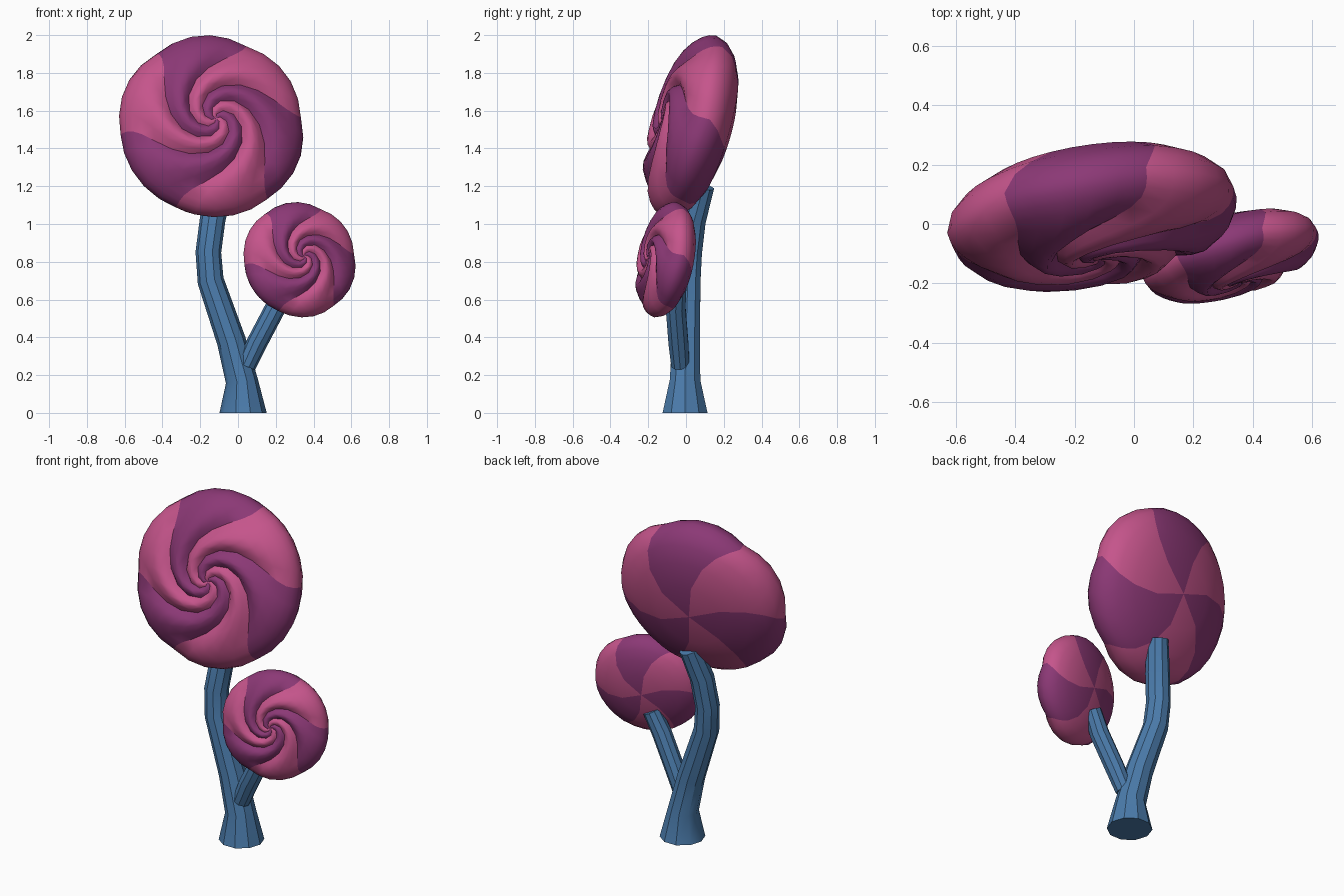
import bpy, bmesh
from math import sin, cos, pi, radians, sqrt, floor
from mathutils import Vector, Euler

if "Cube" in bpy.data.objects:
    bpy.data.objects.remove(bpy.data.objects["Cube"])


def material(name, rgb):
    m = bpy.data.materials.new(name)
    m.diffuse_color = (*rgb, 1)
    m.use_nodes = True
    m.node_tree.nodes["Principled BSDF"].inputs["Base Color"].default_value = m.diffuse_color
    return m


BLUE = material("stem_blue", (0.07, 0.20, 0.41))
PINK = material("candy_pink", (0.56, 0.09, 0.26))
PURPLE = material("candy_purple", (0.26, 0.04, 0.18))


def finish(bm, name, mats):
    bmesh.ops.recalc_face_normals(bm, faces=bm.faces)
    me = bpy.data.meshes.new(name)
    bm.to_mesh(me)
    bm.free()
    for m in mats:
        me.materials.append(m)
    ob = bpy.data.objects.new(name, me)
    bpy.context.collection.objects.link(ob)
    bpy.ops.object.select_all(action='DESELECT')
    ob.select_set(True)
    bpy.context.view_layer.objects.active = ob
    bpy.ops.object.shade_smooth_by_angle(angle=radians(35))
    return ob


def loft(bm, rings, mat_of=lambda i: 0):
    n = len(rings[0])
    for a, b in zip(rings, rings[1:]):
        for i in range(n):
            j = (i + 1) % n
            bm.faces.new((a[i], a[j], b[j], b[i])).material_index = mat_of(i)


# Stems: tapered tubes along a path of (x, y, z, radius)
def stem(name, path, sides=10):
    bm = bmesh.new()
    pts = [Vector(p[:3]) for p in path]
    rings = []
    for k, p in enumerate(pts):
        t = (pts[min(k + 1, len(pts) - 1)] - pts[max(k - 1, 0)]).normalized()
        if p.z == 0:
            t = Vector((0, 0, 1))
        u = Vector((0, 1, 0)).cross(t).normalized()
        v = t.cross(u)
        rings.append([bm.verts.new(p + path[k][3] * (u * cos(a) + v * sin(a)))
                      for a in (2 * pi * i / sides for i in range(sides))])
    loft(bm, rings)
    bm.faces.new(rings[0])
    bm.faces.new(rings[-1])
    return finish(bm, name, [BLUE])


# Candy: domed disc with six twisted, bulging stripes on the front
def candy(name, centre, radius, tilt, yaw):
    arms, seg = 6, 5
    n = arms * seg
    front = [0.05, 0.12, 0.2, 0.29, 0.38, 0.48, 0.58, 0.69, 0.8, 0.89, 0.95, 0.985]
    back = [1.0, 0.96, 0.86, 0.68, 0.4]
    bm = bmesh.new()
    rings = []
    for side, radii in ((-1, front), (1, back)):
        for r in radii:
            if side < 0:
                twist = 215 * (1 - r) ** 2.3
                y = -0.38 * sqrt(1 - r ** 2.6) + 0.05 * (1 - r) ** 2
                groove = 0.085 * min(1, r * 2.5)
            else:
                twist = -35 * (1 - r) ** 0.6
                y = 0.40 * sqrt(1 - r ** 2.2)
                groove = 0.085 * max(0, 1 - 6 * (1 - r))
            ring = []
            for i in range(n):
                a = radians(65 + twist + 360 * i / n)
                bulge = sin(pi * (i % seg) / seg) - 0.6
                edge = max(0, 1 - 4 * (1 - r))
                rr = r * (1 + 0.025 * bulge * edge)
                yy = y + (-groove * bulge * (1 - 0.6 * edge))
                ring.append(bm.verts.new((rr * cos(a), yy, rr * sin(a))))
            rings.append(ring)
    stripe = lambda i: 1 - floor(i / seg) % 2
    loft(bm, rings, stripe)
    for ring, y in ((rings[0], -0.32), (rings[-1], 0.40)):
        pole = bm.verts.new((0, y, 0))
        for i in range(n):
            bm.faces.new((ring[i], ring[(i + 1) % n], pole)).material_index = stripe(i)
    ob = finish(bm, name, [PINK, PURPLE])
    ob.location = centre
    ob.scale = (radius,) * 3
    ob.rotation_euler = Euler((radians(-tilt), 0, radians(yaw)))
    return ob


stem("main_stem", [(0.027, -0.005, 0, 0.125), (0.02, -0.005, 0.17, 0.085),
                   (-0.035, 0.0, 0.38, 0.077), (-0.145, 0.01, 0.7, 0.07),
                   (-0.157, 0.02, 0.85, 0.068), (-0.135, 0.04, 1.02, 0.068),
                   (-0.09, 0.09, 1.2, 0.062)])
stem("side_branch", [(0.045, -0.03, 0.25, 0.05), (0.1, -0.04, 0.37, 0.055),
                     (0.2, -0.055, 0.56, 0.055), (0.26, -0.045, 0.68, 0.05)])
candy("large_candy", (-0.142, 0.03, 1.515), 0.495, 16, 9)
candy("small_candy", (0.325, -0.105, 0.81), 0.308, 11, 16)
